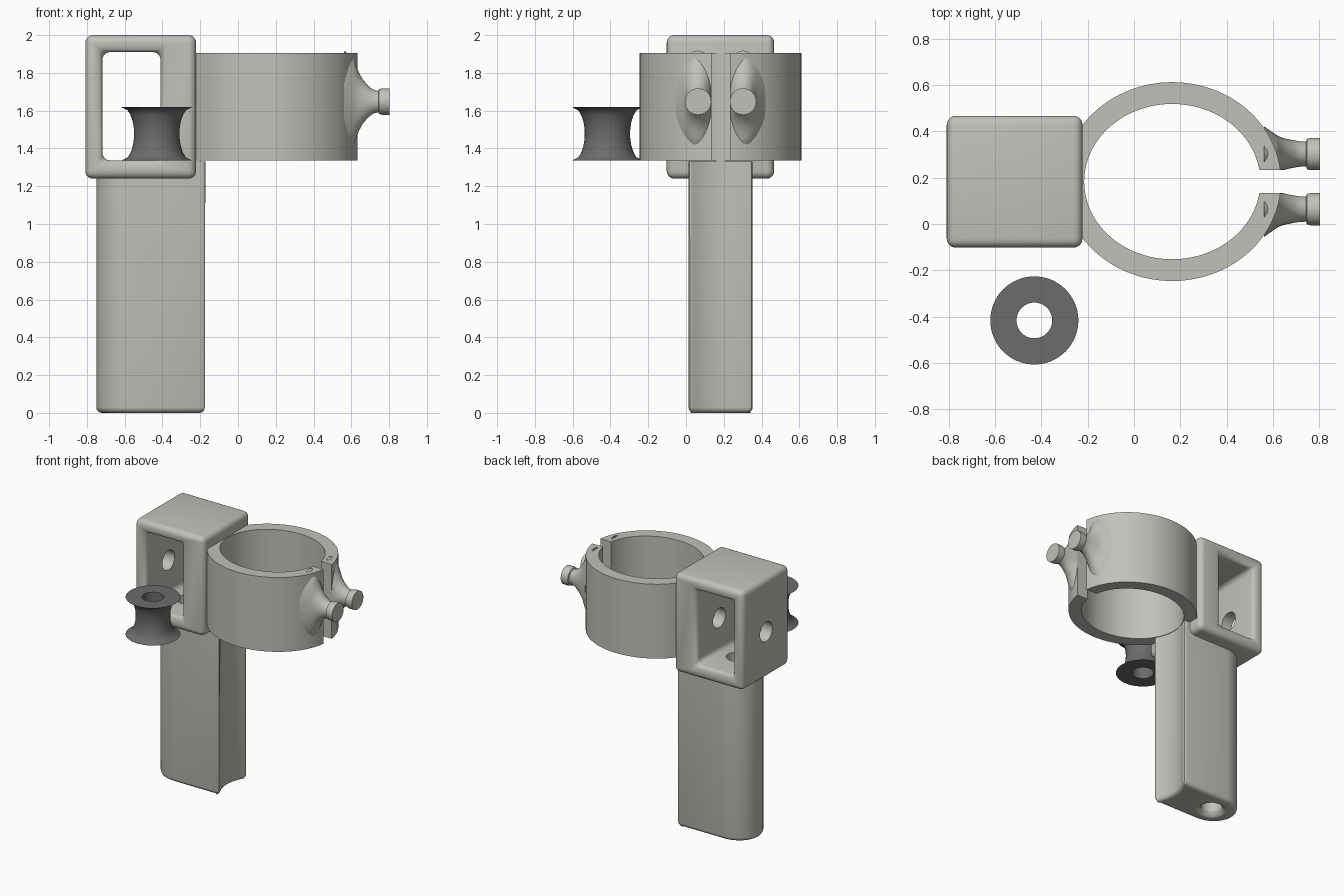
import bpy, bmesh, math
from mathutils import Matrix

if "Cube" in bpy.data.objects:
    bpy.data.objects.remove(bpy.data.objects["Cube"])

CY = 0.183                     # shared symmetry plane
RX = 0.165                     # clamp centre x
HOLE_X, HOLE_R = -0.56, 0.075


def material(name, rgb):
    m = bpy.data.materials.new(name)
    m.diffuse_color = (*rgb, 1)
    m.use_nodes = True
    m.node_tree.nodes["Principled BSDF"].inputs["Base Color"].default_value = m.diffuse_color
    return m


light = material("light_grey", (0.54, 0.53, 0.49))
dark = material("dark_grey", (0.15, 0.15, 0.15))


def make(name, bm, mat=light):
    bmesh.ops.recalc_face_normals(bm, faces=bm.faces[:])
    me = bpy.data.meshes.new(name)
    bm.to_mesh(me)
    bm.free()
    me.materials.append(mat)
    ob = bpy.data.objects.new(name, me)
    bpy.context.collection.objects.link(ob)
    return ob


def box(name, lo, hi):
    bm = bmesh.new()
    bmesh.ops.create_cube(bm, size=1)
    for v in bm.verts:
        v.co = [lo[i] + (v.co[i] + 0.5) * (hi[i] - lo[i]) for i in range(3)]
    return make(name, bm)


def prism(points, z0, z1):
    bm = bmesh.new()
    f = bm.faces.new([bm.verts.new((x, y, z0)) for x, y in points])
    new = bmesh.ops.extrude_face_region(bm, geom=[f])["geom"]
    for v in new:
        if isinstance(v, bmesh.types.BMVert):
            v.co.z = z1
    return bm


def loft(rows, n=48, closed=False):
    """Elliptical rings along z; rows are (z, radius_a, radius_b)."""
    bm = bmesh.new()
    rings = [[bm.verts.new((a * math.cos(2 * math.pi * i / n),
                            b * math.sin(2 * math.pi * i / n), z)) for i in range(n)]
             for z, a, b in rows]
    pairs = list(zip(rings, rings[1:]))
    if closed:
        pairs.append((rings[-1], rings[0]))
    else:
        bm.faces.new(rings[0])
        bm.faces.new(rings[-1])
    for p, q in pairs:
        for i in range(n):
            j = (i + 1) % n
            bm.faces.new((p[i], p[j], q[j], q[i]))
    return bm


def active(ob):
    bpy.ops.object.select_all(action='DESELECT')
    ob.select_set(True)
    bpy.context.view_layer.objects.active = ob


def cut(ob, cutter, keep=False):
    m = ob.modifiers.new("cut", 'BOOLEAN')
    m.operation, m.solver, m.object = 'DIFFERENCE', 'EXACT', cutter
    active(ob)
    bpy.ops.object.modifier_apply(modifier=m.name)
    if not keep:
        bpy.data.objects.remove(cutter)


def smooth(ob, angle=30):
    active(ob)
    bpy.ops.object.shade_smooth_by_angle(angle=math.radians(angle))


def arc(cx, cy, a, b, t0, t1, n):
    return [(cx + a * math.cos(t0 + (t1 - t0) * i / n),
             cy + b * math.sin(t0 + (t1 - t0) * i / n)) for i in range(n + 1)]


# Handle: round outer end, grooved inner side that continues the clamp bore
half = 0.17
t = math.asin(half / 0.335)
pts = arc(-0.56, CY, 0.19, half, math.pi / 2, 1.5 * math.pi, 24)
pts += arc(RX, CY, 0.38, 0.335, math.pi + t, math.pi - t, 14)
bm = prism(pts, 0, 1.335 - 0.003)
edges = [e for e in bm.edges if all(v.co.z < 0.001 for v in e.verts)
         or (all(v.co.x > -0.18 and abs(abs(v.co.y - CY) - half) < 0.001 for v in e.verts)
             and abs(e.verts[0].co.z - e.verts[1].co.z) > 1)]
bmesh.ops.bevel(bm, geom=edges, offset=0.03, segments=4, profile=0.5,
                affect='EDGES', clamp_overlap=False)
handle = make("handle", bm)

# Roller housing: rounded block with a window running front to back
housing = box("housing", (-0.808, -0.102, 1.24), (-0.222, 0.467, 2.0))
cut(housing, box("window_cutter", (-0.718, -0.5, 1.337), (-0.41, 0.9, 1.91)))
bev = housing.modifiers.new("round", 'BEVEL')
bev.width, bev.segments, bev.limit_method = 0.04, 5, 'ANGLE'
active(housing)
bpy.ops.object.modifier_apply(modifier="round")

# Long bore down through the housing floor and handle, flared at the bottom
r = HOLE_R
bm = loft([(-0.05, r + 0.03, r + 0.03), (0, r + 0.03, r + 0.03),
           (0.01, r + 0.013, r + 0.013), (0.03, r, r), (1.5, r, r)], 32)
bmesh.ops.translate(bm, verts=bm.verts, vec=(HOLE_X, CY, 0))
bore = make("bore_cutter", bm)
cut(handle, bore, keep=True)
cut(housing, bore)

# Axle hole through the outer wall, blind in the inner wall
bm = loft([(-1.0, r, r), (-0.32, r, r)], 32)
bmesh.ops.transform(bm, matrix=Matrix.Translation((0, CY, 1.595))
                    @ Matrix.Rotation(math.pi / 2, 4, 'Y'), verts=bm.verts)
cut(housing, make("axle_cutter", bm))
smooth(handle)
smooth(housing)

# Split oval clamp ring
gap = 0.049
to, ti = math.asin(gap / 0.429), math.asin(gap / 0.335)
pts = arc(RX, CY, 0.47, 0.429, to, 2 * math.pi - to, 96)
pts += arc(RX, CY, 0.38, 0.335, 2 * math.pi - ti, ti, 96)
ring = make("clamp_ring", prism(pts, 1.335, 1.905))
smooth(ring)

# Two flared pegs beside the split, trimmed flat at the gap
rows = [(0.56, 0.12, 0.27), (0.61, 0.085, 0.235), (0.625, 0.076, 0.195),
        (0.64, 0.07, 0.155), (0.66, 0.065, 0.118), (0.69, 0.059, 0.083),
        (0.715, 0.055, 0.064), (0.743, 0.054, 0.056), (0.746, 0.066, 0.066),
        (0.765, 0.07, 0.07), (0.803, 0.07, 0.07)]
for side, name in ((1, "rear_peg"), (-1, "front_peg")):
    bm = loft(rows, 40)
    for v in bm.verts:
        x, dy, dz = v.co.z, v.co.x, v.co.y
        v.co = (x, CY + side * max(gap, 0.119 + dy), 1.648 + dz)
    smooth(make(name, bm), 35)

# Loose hourglass roller with a central hole
rows = [(1.335, 0.077, 0.077), (1.62, 0.077, 0.077)]
for i in range(17):
    u = 1 - i / 8
    rad = 0.19 - 0.07 * math.sqrt(max(0, 1 - u * u * 0.97)) / 1.0
    if abs(u) == 1:
        rad = 0.19
    rows.append((1.4775 + 0.1425 * u, rad, rad))
bm = loft(rows, 64, closed=True)
bmesh.ops.translate(bm, verts=bm.verts, vec=(-0.43, -0.416, 0))
smooth(make("roller", bm, dark), 40)
